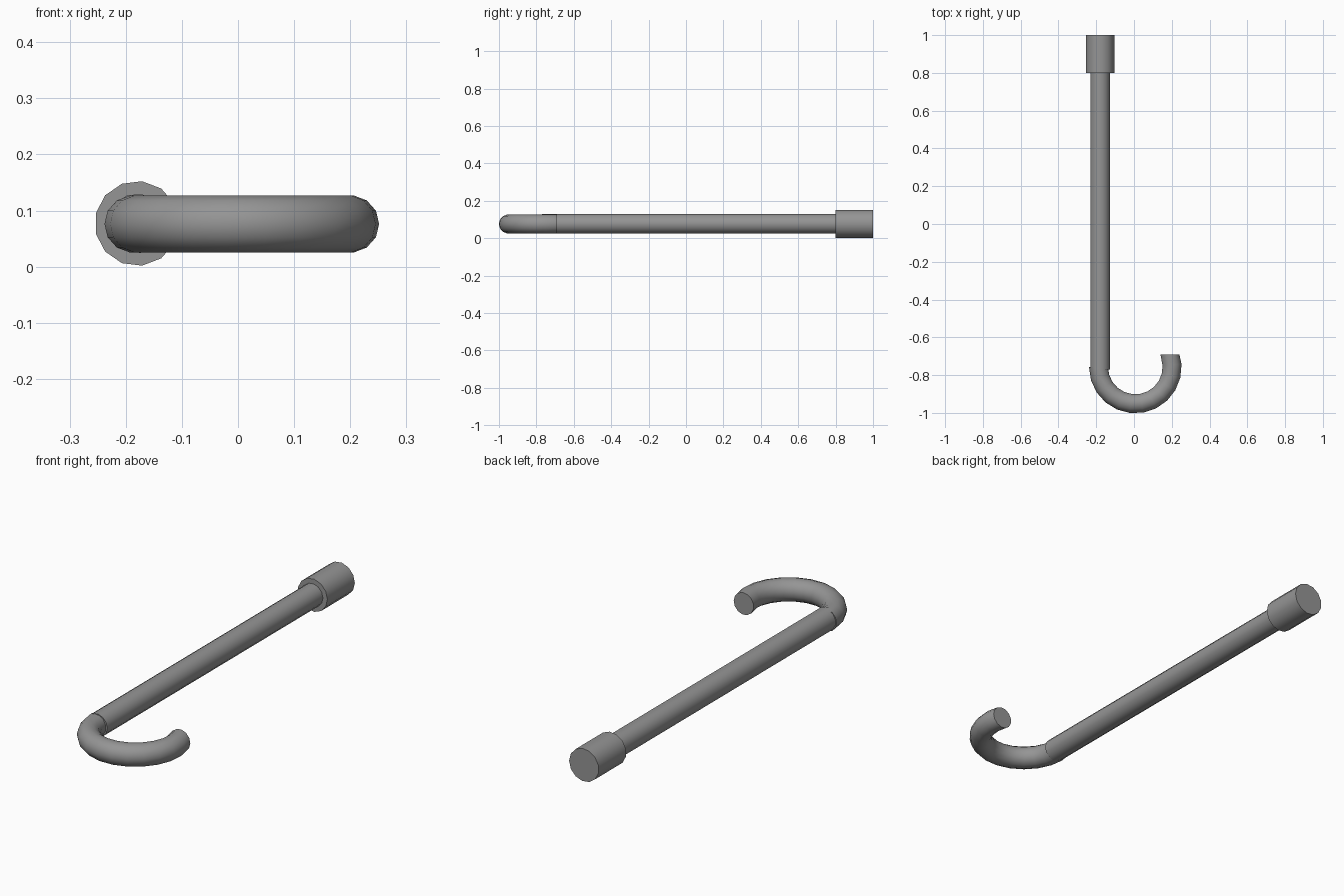
import bpy, bmesh, math
from mathutils import Vector

if "Cube" in bpy.data.objects:
    bpy.data.objects.remove(bpy.data.objects["Cube"], do_unlink=True)

SIDES = 13
AXIS_X, AXIS_Z = -0.18, 0.077

grey = bpy.data.materials.new("plain grey")
grey.use_nodes = True
colour = (0.3, 0.3, 0.3, 1)
grey.diffuse_color = colour
grey.node_tree.nodes["Principled BSDF"].inputs["Base Color"].default_value = colour


def tube(name, stations, radius):
    """Sweep a closed round tube through (centre, sideways direction) stations."""
    bm = bmesh.new()
    rings = []
    for centre, side in stations:
        ring = []
        for i in range(SIDES):
            a = math.tau * i / SIDES
            offset = side * math.cos(a) + Vector((0, 0, math.sin(a)))
            ring.append(bm.verts.new(centre + offset * radius))
        rings.append(ring)
    for a, b in zip(rings, rings[1:]):
        for i in range(SIDES):
            j = (i + 1) % SIDES
            bm.faces.new((a[i], a[j], b[j], b[i]))
    bm.faces.new(rings[0])
    bm.faces.new(rings[-1])
    bmesh.ops.recalc_face_normals(bm, faces=bm.faces)
    mesh = bpy.data.meshes.new(name)
    bm.to_mesh(mesh)
    bm.free()
    mesh.materials.append(grey)
    obj = bpy.data.objects.new(name, mesh)
    bpy.context.collection.objects.link(obj)
    bpy.ops.object.select_all(action='DESELECT')
    obj.select_set(True)
    bpy.context.view_layer.objects.active = obj
    bpy.ops.object.shade_smooth_by_angle(angle=math.radians(40))


def straight(name, y0, y1, radius):
    side = Vector((1, 0, 0))
    tube(name, [(Vector((AXIS_X, y, AXIS_Z)), side) for y in (y0, y1)], radius)


# Long shaft and the wider tip at its end
straight("shaft", -0.77, 0.81, 0.053)
straight("end_tip", 0.80, 1.0, 0.0757)

# Curved handle, a little more than half a turn, ending in a square cut
STEPS, BEND = 12, 0.194
centre = Vector((0.007, -0.757, AXIS_Z - 0.001))
stations = []
for k in range(STEPS + 1):
    a = math.radians(180 + 200 * k / STEPS)
    out = Vector((math.cos(a), math.sin(a), 0))
    side = out if k < STEPS else Vector((1, 0, 0))
    stations.append((centre + out * BEND, side))
tube("hooked_handle", stations, 0.051)
